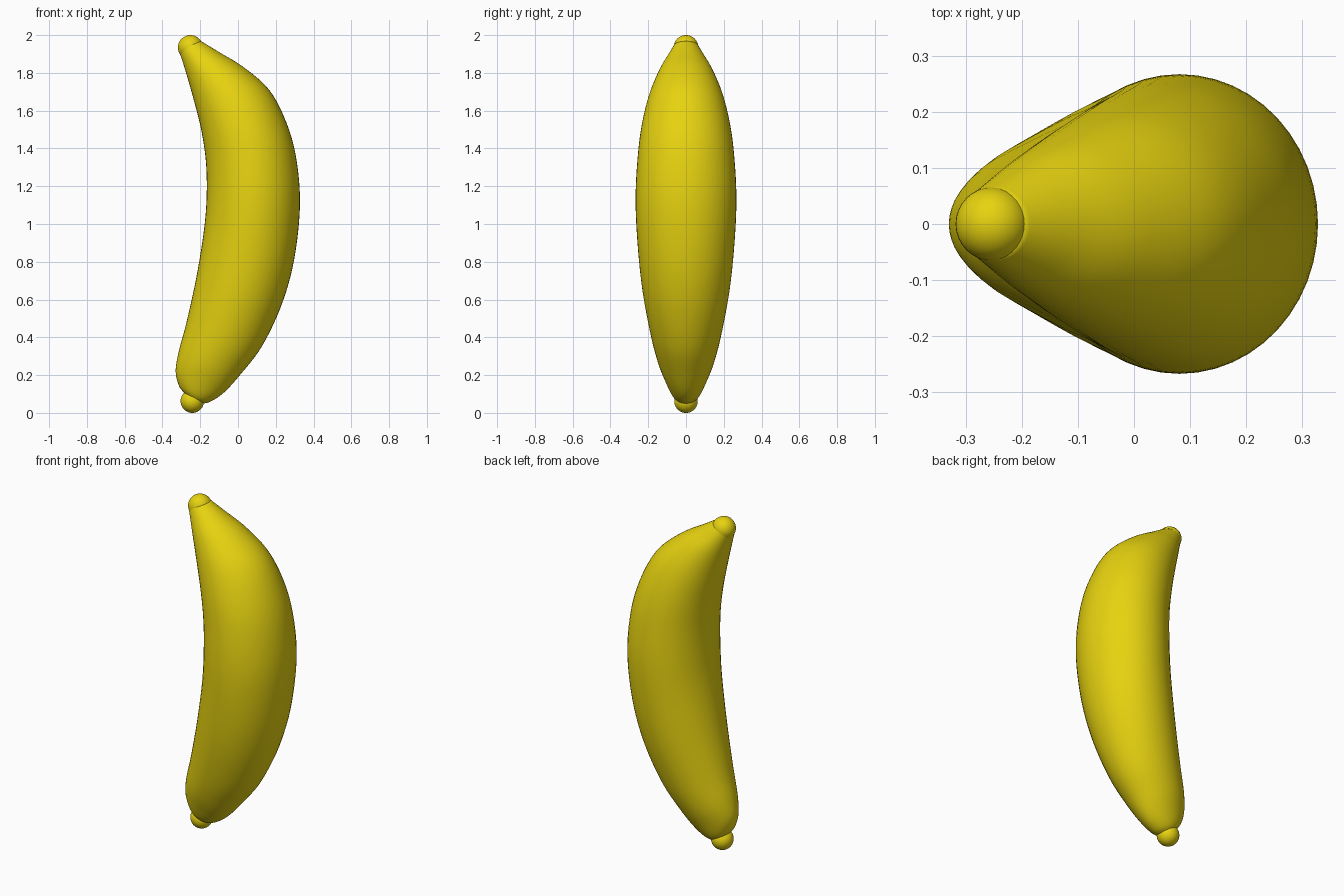
import bpy, bmesh, math
from mathutils import Vector

if "Cube" in bpy.data.objects:
    bpy.data.objects.remove(bpy.data.objects["Cube"])

SIDES, STEPS = 48, 6

yellow = bpy.data.materials.new("banana_yellow")
yellow.diffuse_color = (0.8, 0.65, 0.005, 1)
yellow.use_nodes = True
yellow.node_tree.nodes["Principled BSDF"].inputs["Base Color"].default_value = yellow.diffuse_color

# Cross-sections: inner x, inner z, outer x, outer z, half width in y
SECTIONS = [
    (-0.285, 0.105, -0.195, 0.048, 0.050),
    (-0.313, 0.145, -0.145, 0.060, 0.075),
    (-0.330, 0.220, -0.075, 0.107, 0.105),
    (-0.315, 0.320, 0.010, 0.200, 0.145),
    (-0.275, 0.470, 0.125, 0.350, 0.186),
    (-0.220, 0.720, 0.230, 0.570, 0.230),
    (-0.180, 0.970, 0.297, 0.810, 0.256),
    (-0.166, 1.150, 0.328, 1.100, 0.267),
    (-0.170, 1.330, 0.308, 1.350, 0.257),
    (-0.195, 1.500, 0.255, 1.540, 0.235),
    (-0.235, 1.660, 0.165, 1.710, 0.195),
    (-0.275, 1.800, 0.030, 1.830, 0.142),
    (-0.300, 1.880, -0.100, 1.910, 0.095),
    (-0.315, 1.925, -0.195, 1.968, 0.063),
]


def catmull(a, b, c, d, t):
    return [0.5 * (2 * q + (r - p) * t + (2 * p - 5 * q + 4 * r - s) * t * t
                   + (3 * q - p - 3 * r + s) * t ** 3)
            for p, q, r, s in zip(a, b, c, d)]


def finish(bm, name):
    bmesh.ops.recalc_face_normals(bm, faces=bm.faces)
    for f in bm.faces:
        f.smooth = True
    mesh = bpy.data.meshes.new(name)
    bm.to_mesh(mesh)
    bm.free()
    mesh.materials.append(yellow)
    obj = bpy.data.objects.new(name, mesh)
    bpy.context.collection.objects.link(obj)
    return obj


# Curved body lofted through smoothly interpolated oval sections
pad = [SECTIONS[0]] + SECTIONS + [SECTIONS[-1]]
rows = [catmull(*pad[i:i + 4], k / STEPS)
        for i in range(len(SECTIONS) - 1) for k in range(STEPS)]
rows.append(SECTIONS[-1])

bm = bmesh.new()
rings = []
for xi, zi, xo, zo, hy in rows:
    mid = Vector(((xi + xo) / 2, 0, (zi + zo) / 2))
    half = Vector(((xo - xi) / 2, 0, (zo - zi) / 2))
    angles = [2 * math.pi * k / SIDES for k in range(SIDES)]
    rings.append([bm.verts.new(mid + half * math.cos(a)
                               + Vector((0, hy * math.sin(a), 0)))
                  for a in angles])
for lo, hi in zip(rings, rings[1:]):
    for k in range(SIDES):
        n = (k + 1) % SIDES
        bm.faces.new((lo[k], lo[n], hi[n], hi[k]))
bm.faces.new(rings[0])
bm.faces.new(rings[-1])
finish(bm, "banana_body")

# Rounded stem end at the top and blossom nub at the bottom
for name, x, z, r in (("stem_end", -0.252, 1.934, 0.066),
                      ("blossom_nub", -0.242, 0.062, 0.062)):
    bm = bmesh.new()
    bmesh.ops.create_uvsphere(bm, u_segments=32, v_segments=20, radius=r)
    finish(bm, name).location = (x, 0, z)
